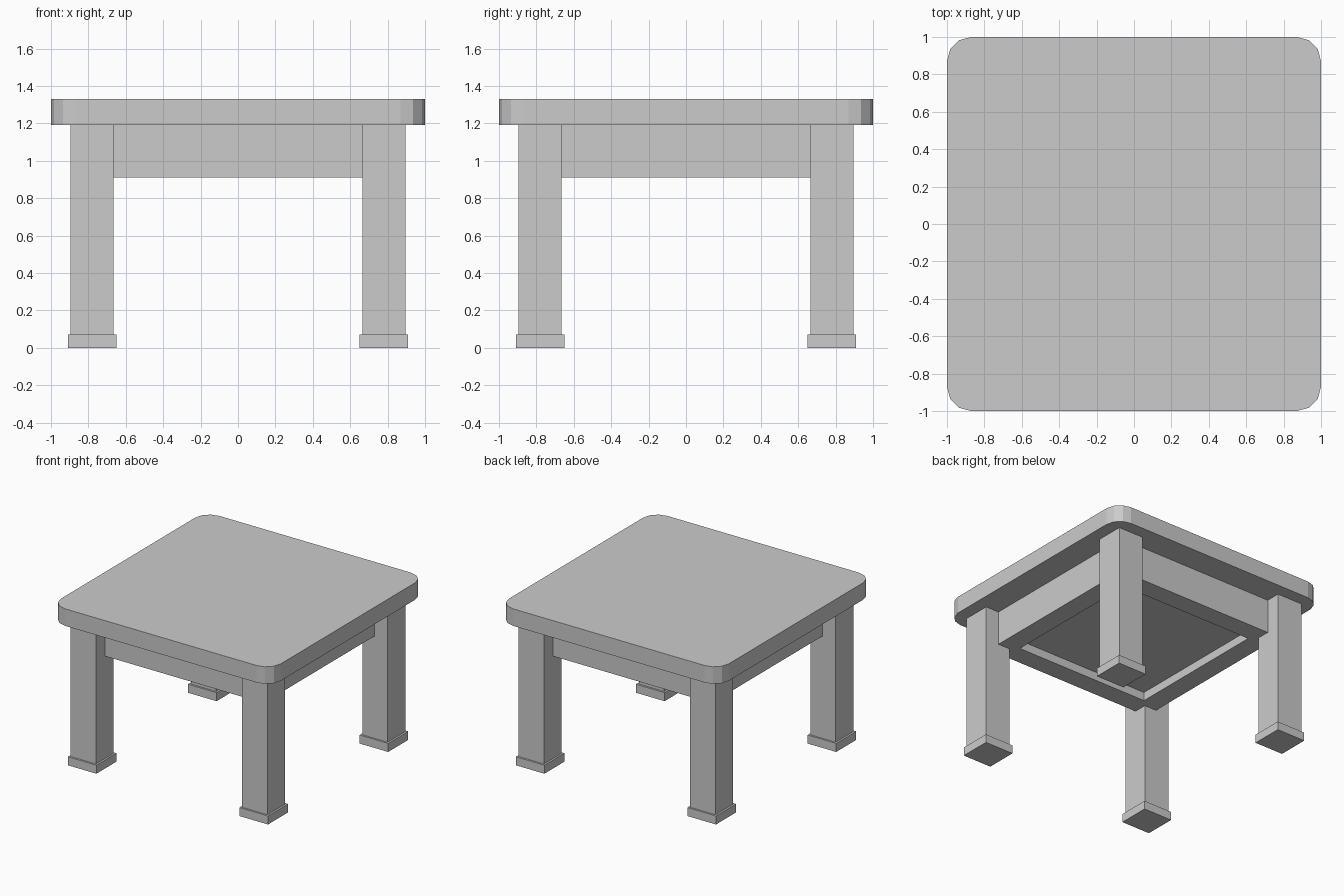
import bpy, bmesh
from math import cos, sin, pi

if "Cube" in bpy.data.objects:
    bpy.data.objects.remove(bpy.data.objects["Cube"])


def prism(name, outline, z0, z1):
    """Extrude a closed outline from z0 up to z1."""
    bm = bmesh.new()
    face = bm.faces.new([bm.verts.new((x, y, z0)) for x, y in outline])
    top = bmesh.ops.extrude_face_region(bm, geom=[face])
    verts = [g for g in top["geom"] if isinstance(g, bmesh.types.BMVert)]
    bmesh.ops.translate(bm, verts=verts, vec=(0, 0, z1 - z0))
    bmesh.ops.recalc_face_normals(bm, faces=bm.faces)
    mesh = bpy.data.meshes.new(name)
    bm.to_mesh(mesh)
    bm.free()
    obj = bpy.data.objects.new(name, mesh)
    bpy.context.collection.objects.link(obj)
    return obj


def box(name, cx, cy, hx, hy, z0, z1):
    return prism(name, [(cx - hx, cy - hy), (cx + hx, cy - hy),
                        (cx + hx, cy + hy), (cx - hx, cy + hy)], z0, z1)


# Tabletop with rounded corners, three facets each
R, SEG = 0.13, 3
outline = []
for q, (sx, sy) in enumerate([(1, 1), (-1, 1), (-1, -1), (1, -1)]):
    for i in range(SEG + 1):
        a = (q + i / SEG) * pi / 2
        outline.append((sx * (1 - R) + R * cos(a), sy * (1 - R) + R * sin(a)))
prism("tabletop", outline, 1.19, 1.33)

# Legs with slightly wider feet
for sx, side in ((-1, "left"), (1, "right")):
    for sy, end in ((-1, "front"), (1, "back")):
        box(f"{end}_{side}_leg", sx * 0.78, sy * 0.78, 0.115, 0.115, 0.07, 1.19)
        box(f"{end}_{side}_foot", sx * 0.78, sy * 0.78, 0.13, 0.13, 0, 0.07)

# Apron rails between the legs
MID, HALF = 0.6925, 0.0825
for s, end, side in ((-1, "front", "left"), (1, "back", "right")):
    box(f"{end}_apron", 0, s * MID, 0.665, HALF, 0.91, 1.19)
    box(f"{side}_apron", s * MID, 0, HALF, 0.665, 0.91, 1.19)

# Recessed panel under the top, inside the apron
box("under_panel", 0, 0, 0.61, 0.61, 0.98, 1.19)
